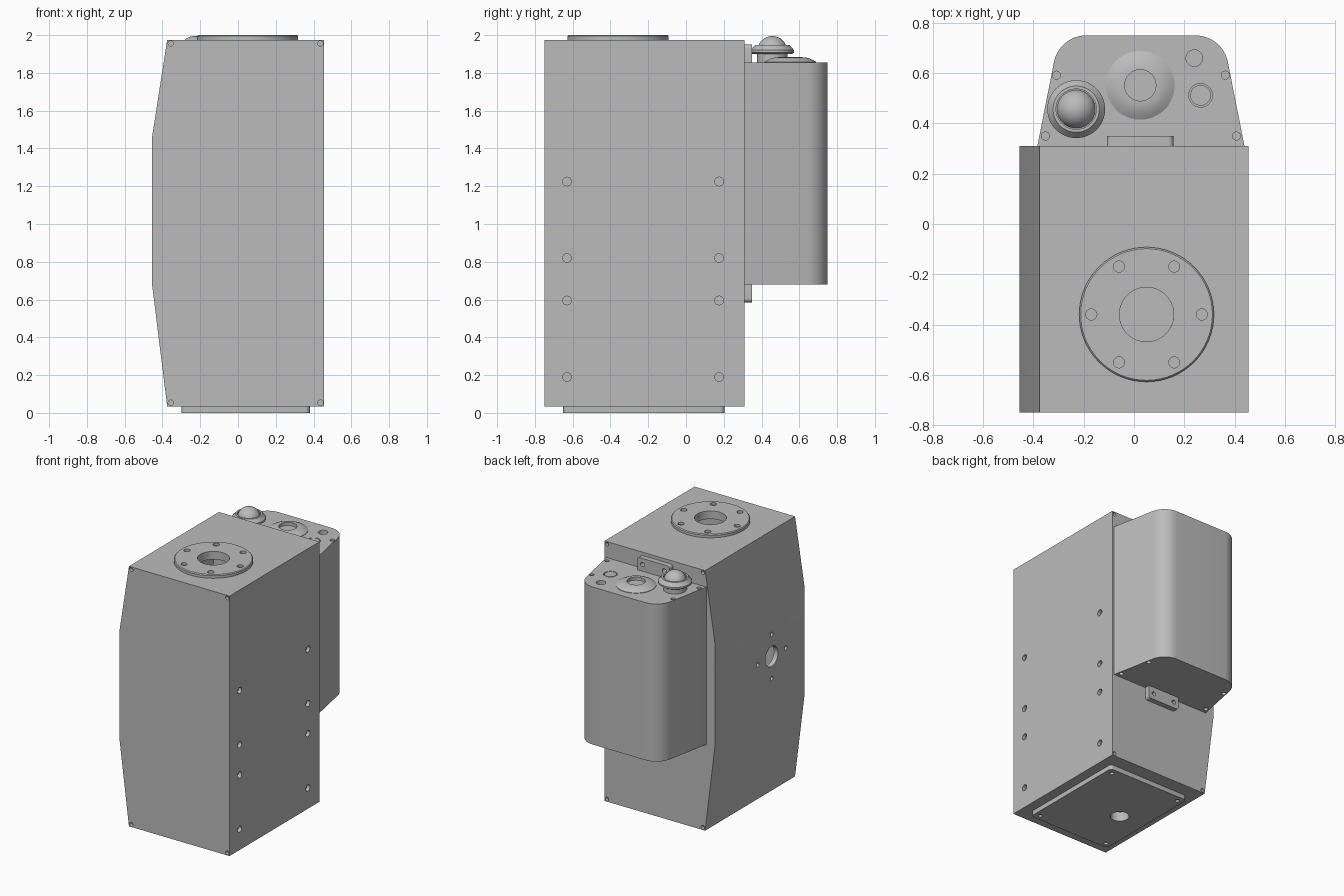
import bpy, bmesh, math
from mathutils import Matrix, Vector

cube = bpy.data.objects.get("Cube")
if cube:
    bpy.data.objects.remove(cube, do_unlink=True)

grey = bpy.data.materials.new("plain grey")
grey.use_nodes = True
grey.diffuse_color = (0.5, 0.5, 0.5, 1)
grey.node_tree.nodes["Principled BSDF"].inputs["Base Color"].default_value = (0.5, 0.5, 0.5, 1)

TURN = {"x": Matrix.Rotation(math.pi / 2, 4, "Y"), "y": Matrix.Rotation(math.pi / 2, 4, "X"),
        "z": Matrix.Identity(4)}


def finish(name, bm):
    bmesh.ops.recalc_face_normals(bm, faces=bm.faces[:])
    mesh = bpy.data.meshes.new(name)
    bm.to_mesh(mesh)
    bm.free()
    mesh.materials.append(grey)
    ob = bpy.data.objects.new(name, mesh)
    bpy.context.collection.objects.link(ob)
    return ob


def prism(name, points, direction):
    """Extrude a flat outline of 3D points along a direction."""
    bm = bmesh.new()
    face = bm.faces.new([bm.verts.new(p) for p in points])
    ext = bmesh.ops.extrude_face_region(bm, geom=[face])
    bmesh.ops.translate(bm, vec=direction, verts=[v for v in ext["geom"] if isinstance(v, bmesh.types.BMVert)])
    return finish(name, bm)


def lathe(name, profile, centre):
    """Spin a closed radius/height profile about a vertical axis."""
    bm = bmesh.new()
    pts = [bm.verts.new((r, 0, z)) for r, z in profile]
    edges = [bm.edges.new((a, b)) for a, b in zip(pts, pts[1:] + pts[:1])]
    bmesh.ops.spin(bm, geom=pts + edges, cent=(0, 0, 0), axis=(0, 0, 1), angle=2 * math.pi, steps=64)
    bmesh.ops.remove_doubles(bm, verts=bm.verts[:], dist=0.0002)
    loose = [e for e in bm.edges if not e.link_faces]
    bmesh.ops.delete(bm, geom=loose, context="EDGES")
    bmesh.ops.translate(bm, vec=(centre[0], centre[1], 0), verts=bm.verts[:])
    return finish(name, bm)


def cut(ob, cutter):
    mod = ob.modifiers.new("cut", "BOOLEAN")
    mod.operation, mod.solver, mod.object = "DIFFERENCE", "EXACT", cutter
    bpy.context.view_layer.objects.active = ob
    bpy.ops.object.modifier_apply(modifier=mod.name)
    bpy.data.objects.remove(cutter, do_unlink=True)


def drill(ob, axis, radius, depth, spots):
    """Cut round holes centred on each spot, reaching depth to either side."""
    bm = bmesh.new()
    for s in spots:
        bmesh.ops.create_cone(bm, cap_ends=True, segments=24 if radius < 0.05 else 48, radius1=radius,
                              radius2=radius, depth=2 * depth, matrix=Matrix.Translation(s) @ TURN[axis])
    cut(ob, finish("drill", bm))


def rounded(corners, radii, z, steps=10):
    """Outline with rounded corners at height z."""
    out = []
    n = len(corners)
    for i, (c, r) in enumerate(zip(corners, radii)):
        c = Vector(c)
        if r == 0:
            out.append((c.x, c.y, z))
            continue
        a = (Vector(corners[i - 1]) - c).normalized()
        b = (Vector(corners[(i + 1) % n]) - c).normalized()
        half = a.angle(b) / 2
        mid = c + (a + b).normalized() * r / math.sin(half)
        p, q = c + a * r / math.tan(half) - mid, c + b * r / math.tan(half) - mid
        for k in range(steps + 1):
            t = k / steps
            d = (p * (1 - t) + q * t).normalized() * r
            out.append((mid.x + d.x, mid.y + d.y, z))
    return out


# Main housing: hollow box with one bulged side
def side_outline(inset, y):
    return [(x, y, z) for x, z in (
        (-0.375 + inset, 0.035 + inset), (0.455 - inset, 0.035 + inset), (0.455 - inset, 1.975 - inset),
        (-0.375 + inset, 1.975 - inset), (-0.455 + inset, 1.46), (-0.455 + inset, 0.68))]


housing = prism("main_housing", side_outline(0, -0.75), (0, 1.06, 0))
cut(housing, prism("cavity", side_outline(0.035, -0.715), (0, 0.99, 0)))
drill(housing, "z", 0.108, 0.1, [(0.05, -0.36, 1.975)])
drill(housing, "z", 0.064, 0.1, [(-0.09, -0.26, 0.035)])
drill(housing, "x", 0.023, 0.025, [(0.455, y, z) for y in (-0.63, 0.175) for z in (0.19, 0.595, 0.82, 1.225)])
drill(housing, "y", 0.014, 0.025, [(x, y, z) for x in (-0.356, 0.436) for y in (-0.75, 0.31) for z in (0.054, 1.956)])
PORT = Vector((-0.455, -0.36, 1.1))
drill(housing, "x", 0.075, 0.1, [PORT])
drill(housing, "x", 0.016, 0.025, [PORT + Vector(d) * 0.165 for d in ((0, 1, 0), (0, -1, 0), (0, 0, 1), (0, 0, -1))])

# Top flange ring with six bolt holes
flange = lathe("top_flange", [(0.108, 1.975), (0.268, 1.975), (0.268, 1.994), (0.262, 2.0), (0.108, 2.0)], (0.05, -0.36))
bolts = [(0.05 + 0.22 * math.cos(k * math.pi / 3), -0.36 + 0.22 * math.sin(k * math.pi / 3), 2.0) for k in range(6)]
drill(flange, "z", 0.022, 0.018, bolts)

# Bottom cover plate
plate = prism("bottom_plate", rounded([(-0.3, -0.65), (0.38, -0.65), (0.38, 0.205), (-0.3, 0.205)], [0.025] * 4, 0.0, 5),
              (0, 0, 0.035))
drill(plate, "z", 0.064, 0.1, [(-0.09, -0.26, 0.02)])
drill(plate, "z", 0.016, 0.015, [(x, y, 0) for x in (-0.255, 0.335) for y in (-0.605, 0.16)])

# Rear control box with tapered sides
MID = 0.0275
box = prism("control_box", rounded([(MID - 0.412, 0.31), (MID + 0.412, 0.31), (MID + 0.325, 0.75), (MID - 0.325, 0.75)],
                                   [0, 0, 0.13, 0.13], 0.68), (0, 0, 1.175))
screws = [(MID + s * x, y, z) for s in (-1, 1) for x, y in ((0.38, 0.35), (0.336, 0.592)) for z in (0.68, 1.855)]
drill(box, "z", 0.016, 0.02, screws)
drill(box, "z", 0.033, 0.03, [(0.24, 0.66, 1.855)])
drill(box, "z", 0.047, 0.01, [(0.265, 0.512, 1.855)])
plug = lathe("socket_plug", [(0, 1.84), (0.041, 1.84), (0.041, 1.855), (0, 1.855)], (0.265, 0.512))

# Mounting tabs above and below the control box
for name, low, high in (("upper_tab", 1.8, 1.95), ("lower_tab", 0.585, 0.74)):
    flat = rounded([(-0.108, low), (0.157, low), (0.157, high), (-0.108, high)], [0.02] * 4, 0, 5)
    tab = prism(name, [(x, 0.31, z) for x, z, _ in flat], (0, 0.04, 0))
    hole_z = 1.905 if name == "upper_tab" else 0.63
    drill(tab, "y", 0.016, 0.1, [(x, 0.33, hole_z) for x in (-0.065, 0.114)])

# Mushroom button: neck, collar and round cap
cap = [(0.078 * math.cos(a), 1.917 + 0.078 * math.sin(a)) for a in [k * math.pi / 24 for k in range(13)]]
lathe("button_collar", [(0, 1.85), (0.08, 1.85), (0.08, 1.9), (0.105, 1.9), (0.115, 1.907), (0.115, 1.92),
                        (0.092, 1.947), (0.08, 1.947), (0.08, 1.935), (0, 1.935)], (-0.23, 0.457))
lathe("button_cap", [(0, 1.917)] + cap, (-0.23, 0.457))

# Shallow domed gland with an open centre
lathe("domed_gland", [(0, 1.85), (0.137, 1.85), (0.137, 1.858), (0.12, 1.868), (0.1, 1.877), (0.08, 1.882),
                      (0.062, 1.883), (0.062, 1.86), (0, 1.86)], (0.025, 0.552))

# Smooth the round surfaces and keep edges crisp
for ob in bpy.context.collection.objects:
    if ob.type == "MESH" and grey.name in ob.data.materials:
        bpy.ops.object.select_all(action="DESELECT")
        ob.select_set(True)
        bpy.context.view_layer.objects.active = ob
        bpy.ops.object.shade_smooth_by_angle(angle=math.radians(25))
